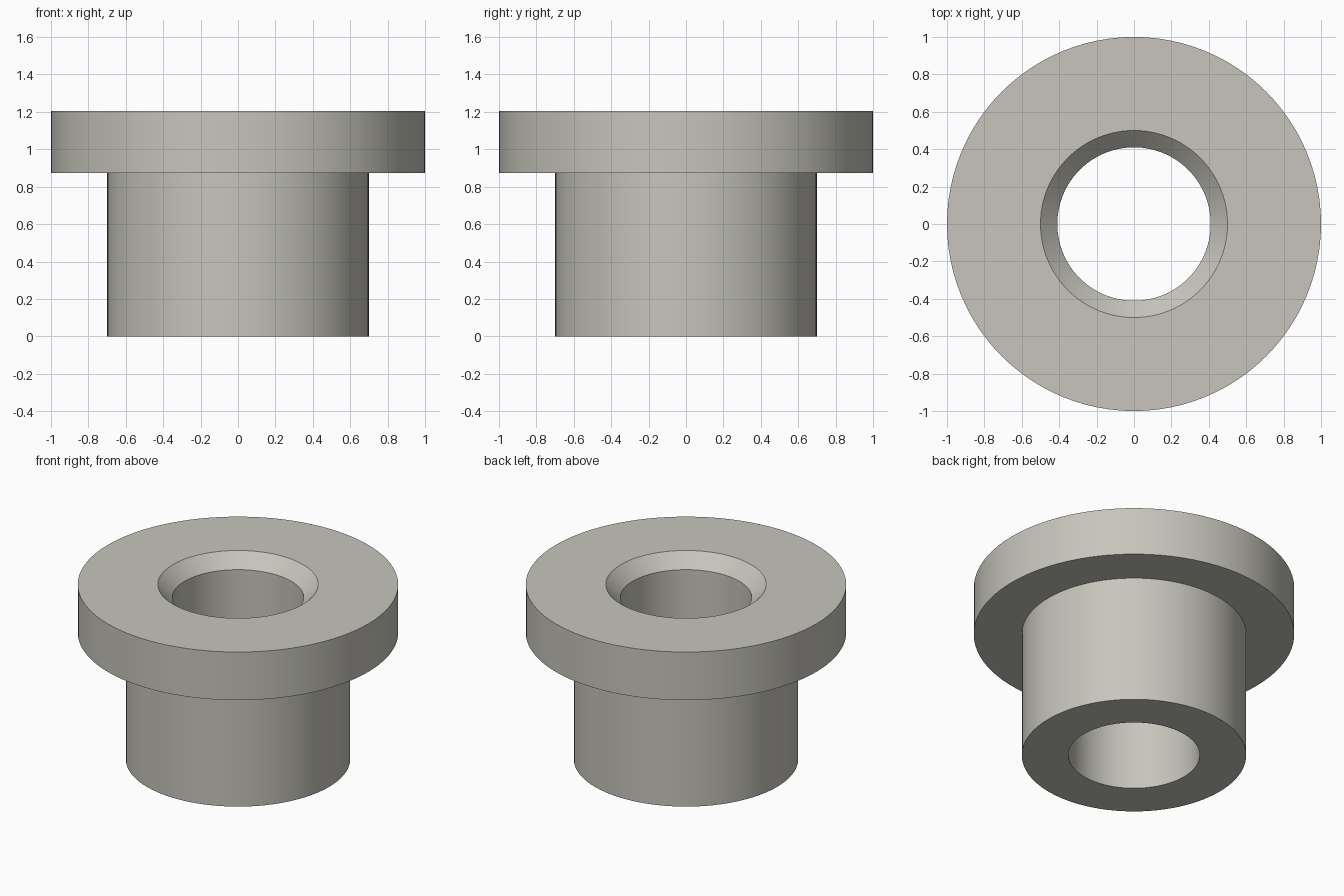
import bpy
import bmesh
import math

cube = bpy.data.objects.get("Cube")
if cube:
    bpy.data.objects.remove(cube, do_unlink=True)

SEGMENTS = 96

# Warm light grey
grey = bpy.data.materials.new("warm_grey")
grey.use_nodes = True
colour = (0.57, 0.56, 0.50, 1.0)
grey.diffuse_color = colour
grey.node_tree.nodes["Principled BSDF"].inputs["Base Color"].default_value = colour

# Closed (radius, height) profile: sleeve, flange, chamfered bore
profile = [
    (0.41, 0.0), (0.70, 0.0),        # sleeve bottom
    (0.70, 0.873), (1.0, 0.873),     # flange underside
    (1.0, 1.204), (0.50, 1.204),     # flange top
    (0.41, 1.114),                   # bottom of the chamfer
]

# Revolve the profile around z
bm = bmesh.new()
verts = [bm.verts.new((r, 0, z)) for r, z in profile]
edges = [bm.edges.new((v, verts[(i + 1) % len(verts)])) for i, v in enumerate(verts)]
bmesh.ops.spin(bm, geom=verts + edges, cent=(0, 0, 0), axis=(0, 0, 1),
               angle=math.tau, steps=SEGMENTS, use_merge=True)
bmesh.ops.remove_doubles(bm, verts=bm.verts, dist=1e-4)
bmesh.ops.recalc_face_normals(bm, faces=bm.faces)

mesh = bpy.data.meshes.new("flanged_bushing")
bm.to_mesh(mesh)
bm.free()
mesh.materials.append(grey)

bushing = bpy.data.objects.new("flanged_bushing", mesh)
bpy.context.collection.objects.link(bushing)

# Smooth round walls, crisp rims
bpy.ops.object.select_all(action="DESELECT")
bushing.select_set(True)
bpy.context.view_layer.objects.active = bushing
bpy.ops.object.shade_smooth_by_angle(angle=math.radians(30))
